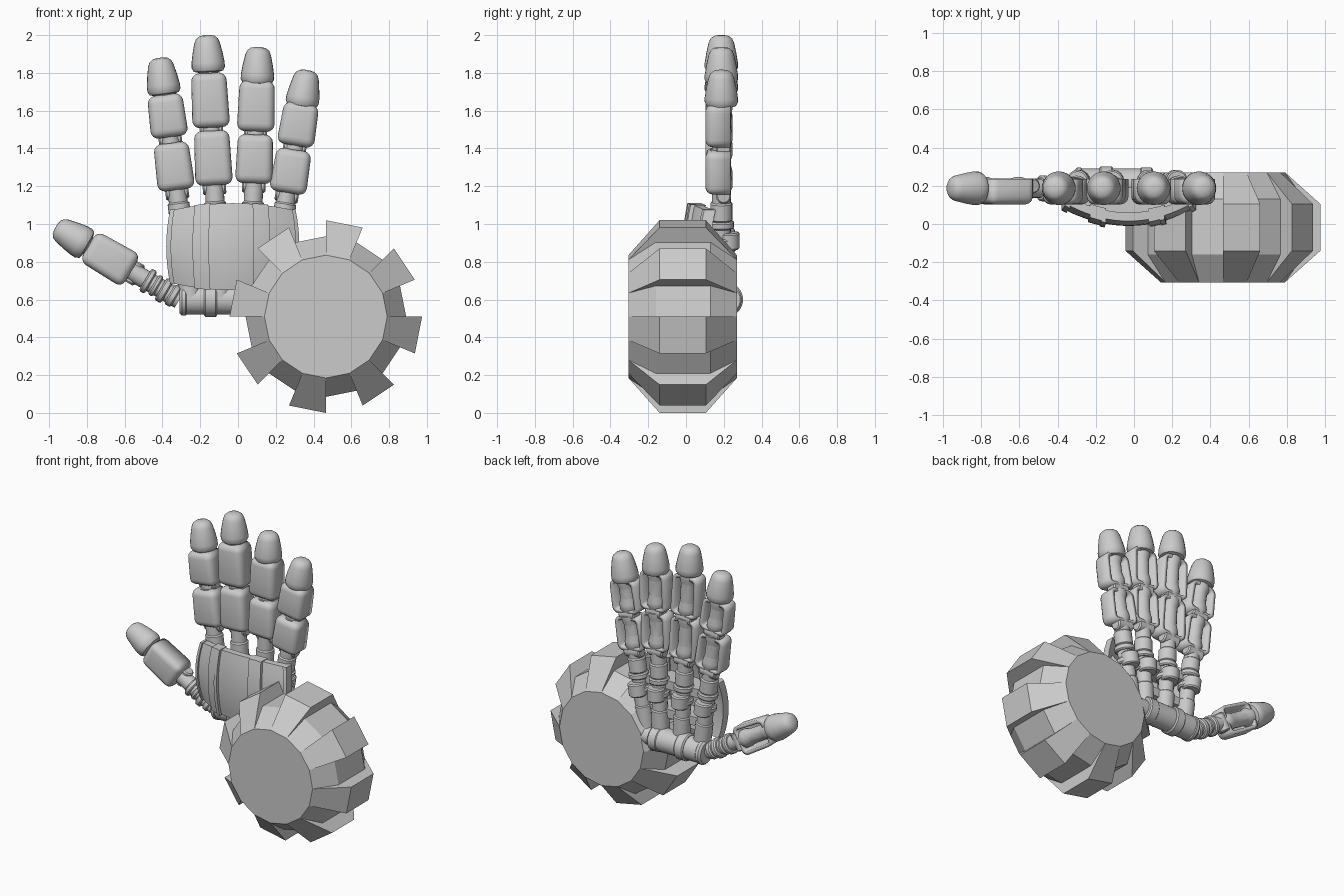
import bpy, bmesh, math
from mathutils import Matrix, Vector

if "Cube" in bpy.data.objects:
    bpy.data.objects.remove(bpy.data.objects["Cube"])

grey = bpy.data.materials.new("grey_metal")
grey.diffuse_color = (0.6, 0.6, 0.6, 1)
grey.use_nodes = True
grey.node_tree.nodes["Principled BSDF"].inputs["Base Color"].default_value = grey.diffuse_color


def make(name, bm, matrix=None, smooth=True):
    """Turn a bmesh into a named, coloured object."""
    if matrix is not None:
        bm.transform(matrix)
    bmesh.ops.recalc_face_normals(bm, faces=bm.faces)
    mesh = bpy.data.meshes.new(name)
    bm.to_mesh(mesh)
    bm.free()
    mesh.materials.append(grey)
    ob = bpy.data.objects.new(name, mesh)
    bpy.context.collection.objects.link(ob)
    if smooth:
        bpy.ops.object.select_all(action='DESELECT')
        ob.select_set(True)
        bpy.context.view_layer.objects.active = ob
        bpy.ops.object.shade_smooth_by_angle(angle=math.radians(35))
    return ob


def lathe(name, profile, matrix, sides=24):
    """Spin a (radius, height) profile around local z and close its ends."""
    bm = bmesh.new()
    rings = [[bm.verts.new((r * math.cos(2 * math.pi * i / sides),
                            r * math.sin(2 * math.pi * i / sides), h))
              for i in range(sides)] for r, h in profile]
    for a, b in zip(rings, rings[1:]):
        for i in range(sides):
            j = (i + 1) % sides
            bm.faces.new((a[i], a[j], b[j], b[i]))
    bm.faces.new(rings[0][::-1])
    bm.faces.new(rings[-1])
    return make(name, bm, matrix)


def band(r, lo, hi, c=0.008):
    """Profile of a collar with softened rims."""
    return [(r - c, lo), (r, lo + c), (r, hi - c), (r - c, hi)]


def frame(start, end, y):
    """Local z runs from start to end in the x-z plane at depth y."""
    dx, dz = end[0] - start[0], end[1] - start[1]
    m = Matrix.Translation((start[0], y, start[1])) @ Matrix.Rotation(math.atan2(dx, dz), 4, 'Y')
    return m, math.hypot(dx, dz)


def pad(name, m, lo, hi):
    """Rounded shell wrapping the front and sides of a finger bone."""
    bm = bmesh.new()
    bmesh.ops.create_cube(bm, size=1)
    for v in bm.verts:
        # the upper end is slightly narrower
        v.co = (v.co.x * (0.2 if v.co.z < 0 else 0.185), v.co.y * 0.2 + 0.015, v.co.z * (hi - lo) + (lo + hi) / 2)
    bmesh.ops.bevel(bm, geom=bm.edges[:], offset=0.042, segments=4, profile=0.5, affect='EDGES')
    bmesh.ops.bisect_plane(bm, geom=bm.verts[:] + bm.edges[:] + bm.faces[:], plane_co=(0, 0.048, 0),
                           plane_no=(0, 1, 0), clear_outer=True)
    ob = make(name, bm, m)
    mod = ob.modifiers.new("thickness", 'SOLIDIFY')
    mod.thickness, mod.offset = 0.024, -1


TIP = [(0.055, 0), (0.078, 0.006), (0.088, 0.025), (0.088, 0.05), (0.08, 0.1),
       (0.068, 0.155), (0.058, 0.178), (0.04, 0.192), (0.015, 0.197)]


def digit(name, start, end, pads, collars):
    """Rod with collars, hinges, front pads and a domed tip."""
    m, length = frame(start, end, 0.187)
    lathe(name + "_rod", [(0.05, 0), (0.05, length - 0.1)], m, 20)
    lathe(name + "_tip", TIP, m @ Matrix.Translation((0, 0, length - 0.197)))
    for i, (r, lo, hi) in enumerate(collars):
        lathe(f"{name}_collar_{i}", band(r, lo, hi), m)
    for i, (lo, hi) in enumerate(pads):
        pad(f"{name}_pad_{i}", m, lo, hi)
        # hinge pin and flared bone end below each pad
        pin = m @ Matrix.Translation((0, 0.012, lo - 0.01)) @ Matrix.Rotation(math.pi / 2, 4, 'Y')
        lathe(f"{name}_hinge_{i}", band(0.04, -0.062, 0.062), pin, 16)
        lathe(f"{name}_bone_{i}", [(0.05, lo + 0.01), (0.06, lo + 0.03), (0.06, lo + 0.06), (0.05, lo + 0.1),
                                   (0.05, hi - 0.06), (0.06, hi - 0.03), (0.06, hi)], m, 20)


# four fingers: base at the wrist, tip end, heights of both pads
FINGERS = [
    ("index_finger", (-0.25, 0.60), (-0.414, 1.88), (1.18, 1.43), (1.46, 1.685)),
    ("middle_finger", (-0.095, 0.60), (-0.166, 2.0), (1.205, 1.495), (1.51, 1.80)),
    ("ring_finger", (0.063, 0.60), (0.108, 1.937), (1.215, 1.475), (1.49, 1.76)),
    ("little_finger", (0.169, 0.60), (0.367, 1.815), (1.165, 1.395), (1.415, 1.64)),
]
for name, a, b, p1, p2 in FINGERS:
    k = math.hypot(b[0] - a[0], b[1] - a[1]) / (b[1] - a[1])
    local = [tuple((z - a[1]) * k for z in p) for p in (p1, p2)]
    digit(name, a, b, local, [(0.057, 0.0, 0.2), (0.066, 0.29, 0.33), (0.066, 0.38, 0.42), (0.058, 0.42, 0.52)])
    # raised clamp on the back of the hand
    m, _ = frame(a, b, 0.225)
    lathe(name + "_clamp", band(0.058, 0.27, 0.36), m, 16)

# thumb
digit("thumb", (-0.31, 0.60), (-0.965, 0.985), [(0.295, 0.56)],
      [(0.06, 0.02, 0.06), (0.068, 0.075, 0.115), (0.06, 0.13, 0.16), (0.068, 0.175, 0.21)])

# wrist bar running into the wheel
bar = Matrix.Translation((0, 0.21, 0.6)) @ Matrix.Rotation(math.pi / 2, 4, 'Y')
lathe("wrist_bar", band(0.08, -0.31, 0.08), bar, 32)
lathe("wrist_collar", band(0.092, -0.18, -0.11), bar, 32)
lathe("wrist_end_ring", band(0.085, -0.305, -0.27), bar, 32)
lathe("wrist_axle", band(0.085, 0.03, 0.1), bar, 32)
lathe("wrist_axle_end", band(0.06, 0.08, 0.2), bar, 32)


def palm_plate(name, x0, x1, lift, thick, grow, steps):
    """Barrel-curved plate; lift pushes it forward, grow lengthens it."""
    bm = bmesh.new()
    rows = 8
    grid = []
    for i in range(steps + 1):
        col = []
        for j in range(rows + 1):
            t = j / rows
            x = x0 + (x1 - x0) * i / steps
            s = (x + 0.028) / 0.345
            arc = 1 - s * s
            low, high = 0.69 - 0.04 * arc - grow, 1.07 + 0.04 * arc + grow
            v = 2 * t - 1
            # sides bow outward at mid height
            bow = x + 0.02 * s * (1 - v * v) - 0.01 * s
            col.append((bow, 0.085 - 0.095 * arc + 0.025 * v * v - lift, low + (high - low) * t))
        grid.append(col)
    front = [[bm.verts.new(p) for p in col] for col in grid]
    back = [[bm.verts.new((p[0], p[1] + thick, p[2])) for p in col] for col in grid]
    for i in range(steps):
        for j in range(rows):
            for g in (front, back):
                bm.faces.new((g[i][j], g[i + 1][j], g[i + 1][j + 1], g[i][j + 1]))
        for j in (0, rows):
            bm.faces.new((front[i][j], front[i + 1][j], back[i + 1][j], back[i][j]))
    for j in range(rows):
        for i in (0, steps):
            bm.faces.new((front[i][j], front[i][j + 1], back[i][j + 1], back[i][j]))
    make(name, bm)


palm_plate("palm_plate", -0.365, 0.31, 0, 0.045, 0, 18)
palm_plate("palm_left_edge", -0.37, -0.345, 0.012, 0.06, 0.004, 2)
palm_plate("palm_right_edge", 0.295, 0.315, 0.012, 0.06, 0.004, 2)
for i, (a, b) in enumerate([(-0.235, -0.15), (0.08, 0.165)]):
    palm_plate(f"palm_band_{i}", a, b, 0.014, 0.07, 0.004, 4)
    palm_plate(f"palm_band_rib_{i}", a + 0.06, b, 0.02, 0.03, 0.005, 2)

# cross blocks joining the palm plate to the finger rods
for i, z in enumerate((0.78, 0.98)):
    bm = bmesh.new()
    bmesh.ops.create_cube(bm, size=1)
    bmesh.ops.scale(bm, vec=(0.46, 0.14, 0.06), verts=bm.verts)
    make(f"palm_support_{i}", bm, Matrix.Translation((-0.03, 0.12, z)), False)

# toothed wheel: sixteen flat sectors, every second one raised
CX, CZ, SECTORS = 0.465, 0.51, 16
ROOT = [(0.325, -0.305), (0.425, -0.16), (0.425, 0.13), (0.325, 0.27)]
TOOTH = [(0.325, -0.305), (0.51, -0.14), (0.51, 0.105), (0.325, 0.27)]
bm = bmesh.new()


def wheel_ring(profile, k):
    a = 2 * math.pi * k / SECTORS
    return [bm.verts.new((CX + r * math.cos(a), y, CZ + r * math.sin(a))) for r, y in profile]


for k in range(SECTORS):
    profile = TOOTH if k % 2 else ROOT
    a, b = wheel_ring(profile, k), wheel_ring(profile, k + 1)
    for i in range(3):
        bm.faces.new((a[i], a[i + 1], b[i + 1], b[i]))
    if k % 2:
        # tooth flanks
        for ring in (a, b):
            bm.faces.new(ring)
bmesh.ops.remove_doubles(bm, verts=bm.verts, dist=0.0005)
for y in (-0.305, 0.27):
    cap = [v for v in bm.verts if abs(v.co.y - y) < 0.001]
    cap.sort(key=lambda v: math.atan2(v.co.z - CZ, v.co.x - CX))
    bm.faces.new(cap)
make("toothed_wheel", bm, None, False)
